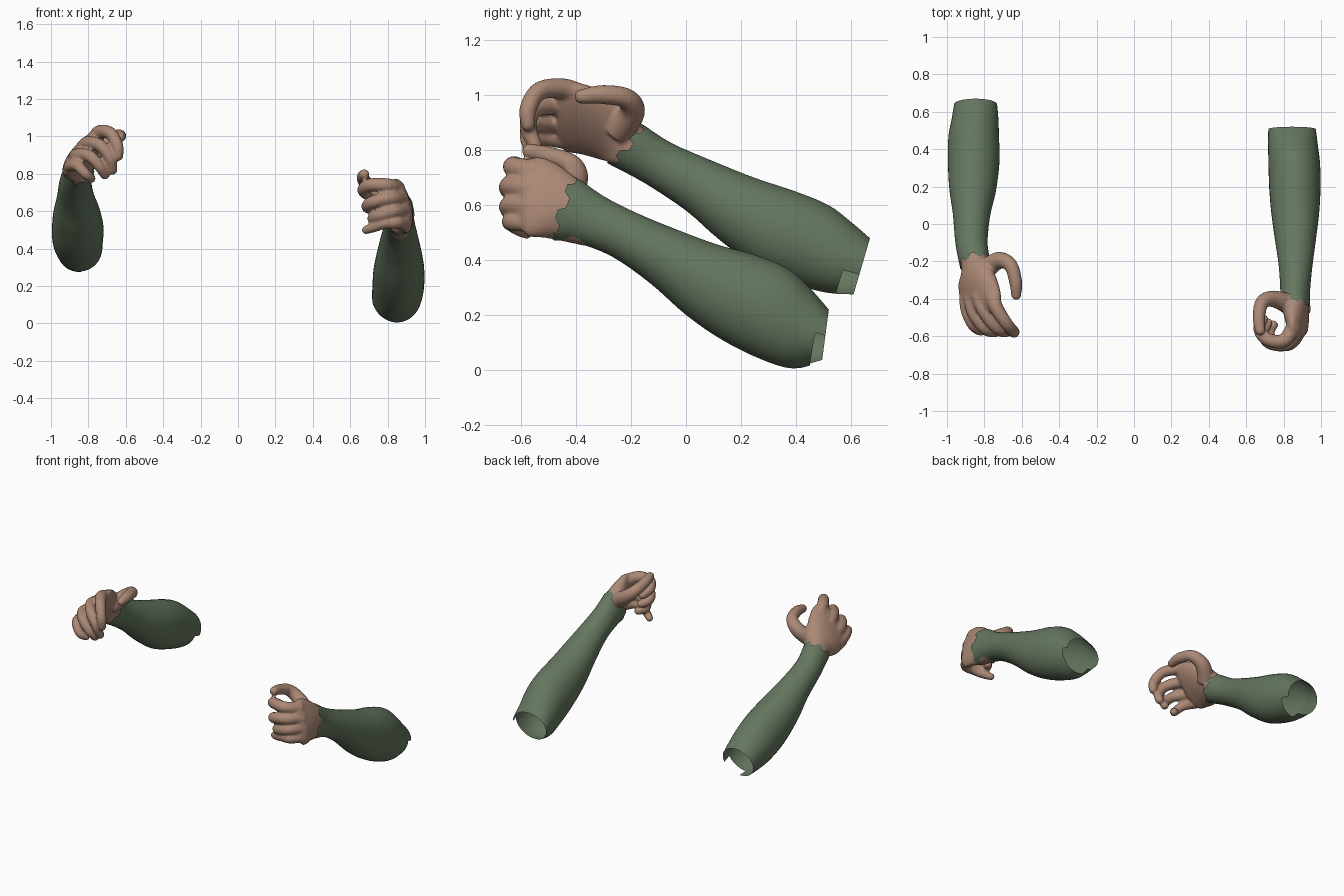
import bpy, bmesh, math
from mathutils import Vector


def material(name, col):
    m = bpy.data.materials.new(name)
    m.diffuse_color = (*col, 1)
    return m


GREEN = material("sleeve_green", (0.13, 0.185, 0.115))
SKIN = material("skin_brown", (0.41, 0.25, 0.18))


def spline(rows, n):
    """Catmull-Rom interpolation through rows of numbers."""
    pts = [rows[0]] + list(rows) + [rows[-1]]
    out = []
    for k in range(len(rows) - 1):
        a, b, c, d = pts[k:k + 4]
        for j in range(n):
            t = j / n
            out.append([0.5 * (2 * q + (r - p) * t + (2 * p - 5 * q + 4 * r - s) * t * t
                               + (3 * q - p - 3 * r + s) * t ** 3)
                        for p, q, r, s in zip(a, b, c, d)])
    return out + [list(rows[-1])]


def loft(bm, rings, seg, capped):
    """Skin elliptical rings given as (centre, half axis u, half axis v)."""
    loops = []
    for c, u, v in rings:
        loops.append([bm.verts.new(c + u * math.cos(a) + v * math.sin(a))
                      for a in (2 * math.pi * i / seg for i in range(seg))])
    for r0, r1 in zip(loops, loops[1:]):
        for i in range(seg):
            j = (i + 1) % seg
            bm.faces.new((r0[i], r0[j], r1[j], r1[i]))
    if capped:
        bm.faces.new(loops[0][::-1])
        bm.faces.new(loops[-1])
    return loops


def edge_rings(rows, n):
    """Rows hold the upper edge point, lower edge point and half thickness."""
    rings = []
    for r in spline(rows, n):
        up, lo = Vector(r[:3]), Vector(r[3:6])
        v = (up - lo) / 2
        rings.append(((up + lo) / 2, Vector((0, 1, 0)).cross(v).normalized() * r[6], v))
    return rings


def finger(bm, rows):
    """Tapered round tube with a rounded tip; rows are x, y, z, radius."""
    s = spline(rows, 5)
    p = [(Vector(q[:3]), q[3]) for q in s]
    tip, rad = p[-1]
    d = (tip - p[-2][0]).normalized()
    p += [(tip + d * rad * k, rad * math.sqrt(1 - k * k)) for k in (0.4, 0.7, 0.92)]
    rings, u = [], None
    for i, (c, r) in enumerate(p):
        t = (p[min(i + 1, len(p) - 1)][0] - p[max(i - 1, 0)][0]).normalized()
        u = t.orthogonal() if u is None else u - t * u.dot(t)
        u.normalize()
        rings.append((c, u * r, t.cross(u) * r))
    loft(bm, rings, 14, True)


def finish(bm, name, mat):
    bmesh.ops.recalc_face_normals(bm, faces=bm.faces[:])
    me = bpy.data.meshes.new(name)
    bm.to_mesh(me)
    bm.free()
    me.materials.append(mat)
    me.polygons.foreach_set("use_smooth", [True] * len(me.polygons))
    ob = bpy.data.objects.new(name, me)
    bpy.context.collection.objects.link(ob)
    return ob


def sleeve(name, rows, notch, depth):
    """Open tube with a torn cuff and a notch (angle range) at the elbow end."""
    bm = bmesh.new()
    seg = 42
    rings = edge_rings(rows, 4)
    loops = loft(bm, rings, seg, False)
    out = (rings[0][0] - rings[1][0]).normalized()
    for i, v in enumerate(loops[0]):
        v.co += out * 0.024 * ((i // 3) % 2)
    lo, hi = notch
    keep = [v for loop in loops[:-depth] for v in loop]
    for i, v in enumerate(loops[-1]):
        a = (360 * i / seg + 180) % 360 - 180
        if lo < a < hi:
            doomed = [loops[-k][i] for k in range(1, depth + 1)]
            for w in doomed:
                bm.verts.remove(w)
    return finish(bm, name, GREEN)


def hand(name, palm, fingers):
    """Palm and fingers fused into one soft surface."""
    bm = bmesh.new()
    loft(bm, edge_rings(palm, 4), 28, True)
    for f in fingers:
        finger(bm, f)
    ob = finish(bm, name, SKIN)
    m = ob.modifiers.new("fuse", "REMESH")
    m.mode = "VOXEL"
    m.voxel_size = 0.008
    m.use_smooth_shade = True
    s = ob.modifiers.new("soften", "SMOOTH")
    s.factor = 0.5
    s.iterations = 4
    return ob


# Raised arm: sleeve
sleeve("raised_sleeve", [
    (-.835, -.15, .888, -.865, -.27, .745, .082),
    (-.868, -.05, .825, -.87, -.15, .68, .086),
    (-.868, .10, .76, -.868, .0, .58, .100),
    (-.862, .25, .70, -.862, .12, .475, .125),
    (-.857, .40, .65, -.857, .27, .365, .138),
    (-.857, .52, .60, -.857, .42, .305, .135),
    (-.85, .60, .54, -.85, .52, .28, .125),
    (-.847, .67, .48, -.847, .61, .275, .115)], (-80, -20), 3)

# Raised arm: open hand, fingers gently curled
hand("raised_hand", [
    (-.855, -.09, .83, -.865, -.19, .705, .074),
    (-.83, -.16, .885, -.87, -.27, .755, .074),
    (-.77, -.24, .97, -.92, -.32, .775, .068),
    (-.725, -.35, 1.03, -.925, -.38, .79, .058),
    (-.72, -.43, 1.04, -.92, -.44, .80, .046),
    (-.745, -.47, 1.01, -.90, -.47, .83, .03)], [
    # thumb
    [(-.80, -.25, .87, .055), (-.725, -.195, .94, .047), (-.66, -.22, .99, .038),
     (-.633, -.31, 1.003, .035), (-.63, -.38, .995, .027)],
    # index to little finger
    [(-.76, -.38, 1.0, .04), (-.735, -.45, 1.025, .038), (-.68, -.535, 1.015, .034),
     (-.645, -.575, .95, .032), (-.64, -.575, .895, .027)],
    [(-.83, -.38, .94, .04), (-.80, -.47, .965, .037), (-.735, -.555, .95, .034),
     (-.685, -.575, .885, .031), (-.672, -.55, .82, .027)],
    [(-.87, -.38, .88, .04), (-.86, -.47, .90, .036), (-.795, -.56, .895, .033),
     (-.74, -.575, .84, .03), (-.712, -.55, .795, .026)],
    [(-.90, -.38, .83, .036), (-.895, -.46, .84, .033), (-.86, -.54, .845, .031),
     (-.815, -.57, .80, .028), (-.785, -.545, .775, .025)]])

# Lowered arm: sleeve
sleeve("lowered_sleeve", [
    (.855, -.395, .70, .87, -.48, .472, .08),
    (.86, -.30, .633, .864, -.40, .463, .08),
    (.864, -.18, .572, .864, -.27, .413, .09),
    (.863, -.03, .51, .863, -.13, .315, .11),
    (.862, .12, .455, .862, .0, .20, .128),
    (.86, .25, .42, .86, .13, .11, .137),
    (.857, .37, .37, .857, .27, .04, .138),
    (.85, .45, .30, .85, .39, .005, .133),
    (.845, .52, .22, .845, .495, .03, .127)], (-110, -5), 2)

# Lowered arm: loosely closed fist
hand("lowered_hand", [
    (.863, -.26, .605, .863, -.36, .45, .073),
    (.857, -.38, .685, .868, -.47, .473, .073),
    (.84, -.46, .745, .895, -.52, .482, .064),
    (.84, -.53, .775, .905, -.57, .485, .05),
    (.845, -.58, .765, .90, -.59, .50, .04),
    (.84, -.61, .74, .89, -.61, .52, .025)], [
    # thumb
    [(.83, -.43, .64, .055), (.745, -.40, .70, .045), (.685, -.42, .75, .038),
     (.668, -.50, .78, .034), (.675, -.57, .797, .028)],
    # index to little finger
    [(.86, -.54, .72, .042), (.80, -.625, .738, .038), (.71, -.615, .74, .036),
     (.67, -.56, .715, .033), (.69, -.51, .685, .028)],
    [(.88, -.55, .66, .042), (.82, -.638, .67, .038), (.725, -.635, .65, .035),
     (.69, -.58, .625, .032), (.715, -.53, .61, .027)],
    [(.895, -.55, .60, .04), (.835, -.64, .60, .036), (.755, -.635, .578, .033),
     (.72, -.585, .56, .03), (.745, -.54, .55, .026)],
    [(.90, -.54, .535, .036), (.85, -.63, .54, .034), (.785, -.635, .535, .03),
     (.73, -.61, .515, .027), (.685, -.58, .50, .023)]])
